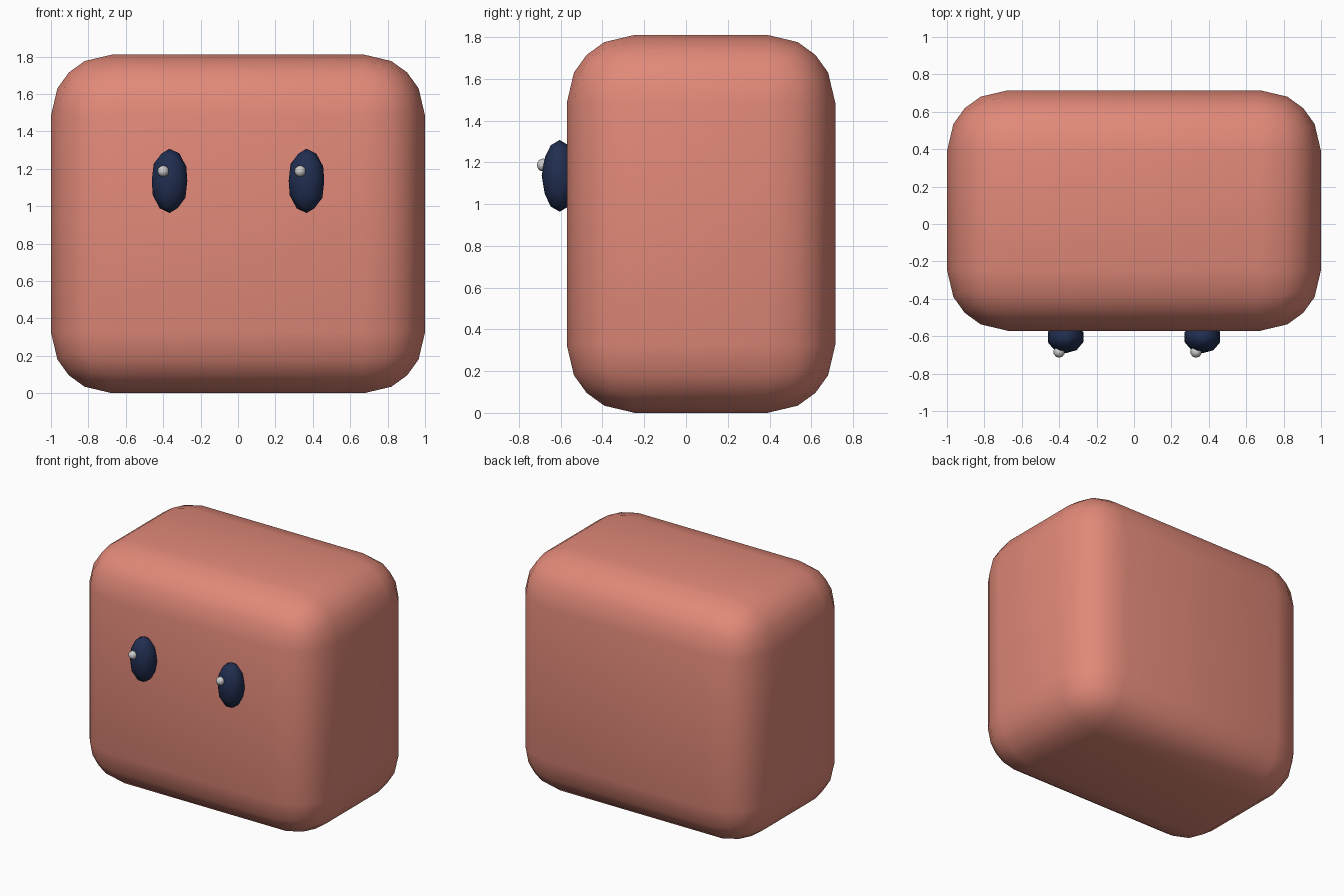
import bpy, bmesh
from mathutils import Vector

if "Cube" in bpy.data.objects:
    bpy.data.objects.remove(bpy.data.objects["Cube"])


def material(name, rgb):
    m = bpy.data.materials.new(name)
    m.diffuse_color = (*rgb, 1)
    m.use_nodes = True
    m.node_tree.nodes["Principled BSDF"].inputs["Base Color"].default_value = m.diffuse_color
    return m


def finish(name, bm, mat, loc):
    for f in bm.faces:
        f.smooth = True
    bmesh.ops.recalc_face_normals(bm, faces=bm.faces)
    me = bpy.data.meshes.new(name)
    bm.to_mesh(me)
    bm.free()
    ob = bpy.data.objects.new(name, me)
    ob.location = loc
    if mat:
        me.materials.append(mat)
    bpy.context.collection.objects.link(ob)
    return ob


def rounded_box(name, half, r, mat, loc):
    # gridded cube whose octants become quarter-sphere corners pushed apart
    bm = bmesh.new()
    bmesh.ops.create_cube(bm, size=2)
    bmesh.ops.subdivide_edges(bm, edges=bm.edges[:], cuts=4, use_grid_fill=True)
    for v in bm.verts:
        sign = [1 if c > 0 else -1 for c in v.co]
        d = Vector([s * (abs(c) - 0.2) / 0.8 for s, c in zip(sign, v.co)])
        core = Vector([s * (h - r) for s, h in zip(sign, half)])
        v.co = core + d.normalized() * r
    return finish(name, bm, mat, loc)


def ball(name, radii, mat, loc, sub):
    bm = bmesh.new()
    bmesh.ops.create_icosphere(bm, subdivisions=sub, radius=1)
    bmesh.ops.scale(bm, vec=radii, verts=bm.verts)
    return finish(name, bm, mat, loc)


skin = material("coral", (0.75, 0.25, 0.19))
dark = material("navy", (0.015, 0.027, 0.08))

# body
rounded_box("body", (1.0, 0.643, 0.905), 0.326, skin, (0, 0.072, 0.905))

# eyes, each with a glint on the same side
for side, x in (("left", -0.366), ("right", 0.366)):
    ball(side + "_eye", (0.1, 0.086, 0.172), dark, (x, -0.605, 1.135), 2)
    ball(side + "_eye_glint", (0.031, 0.031, 0.031), None, (x - 0.034, -0.684, 1.187), 2)
